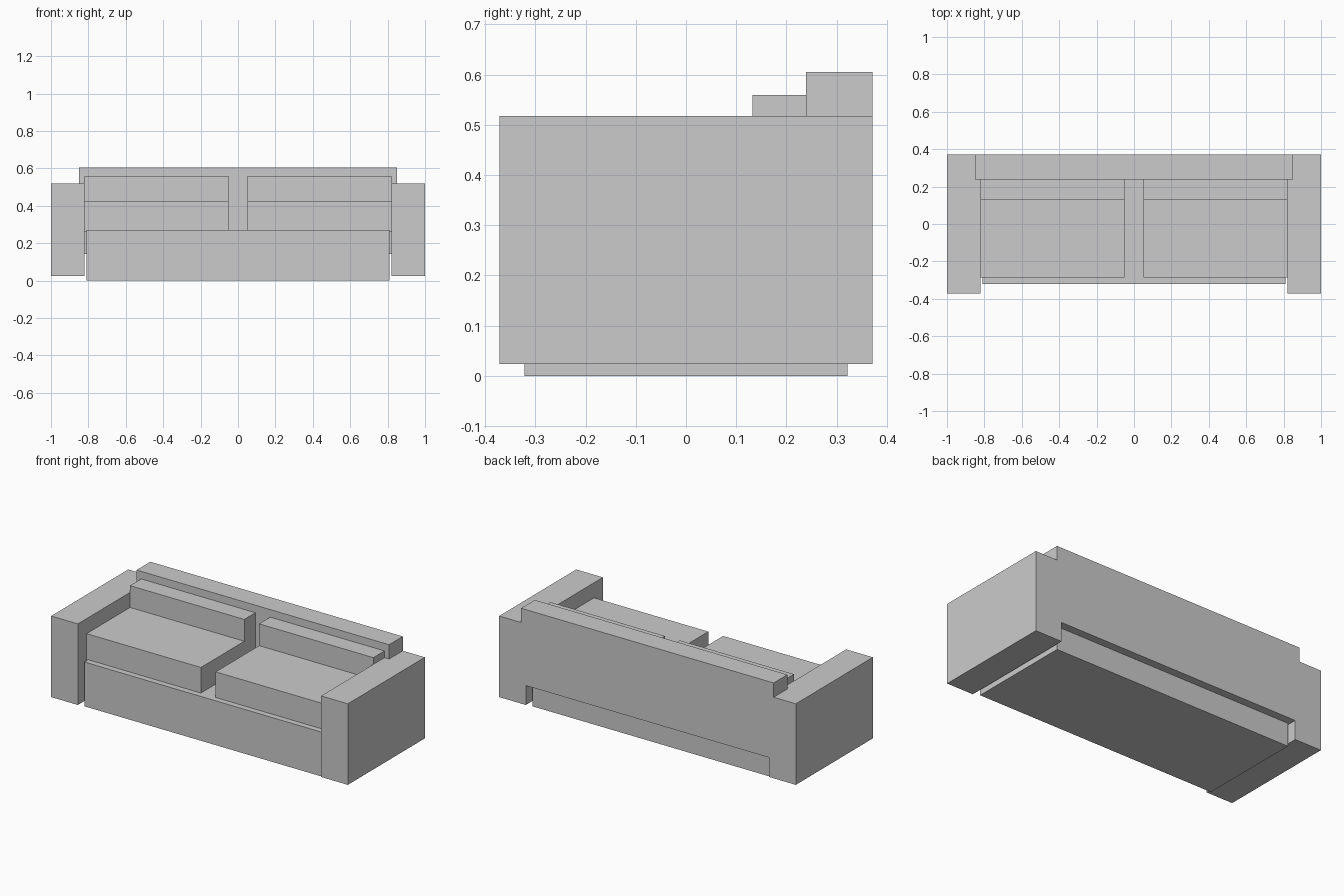
import bpy
import bmesh
from mathutils import Vector

if "Cube" in bpy.data.objects:
    bpy.data.objects.remove(bpy.data.objects["Cube"])


def box(name, lo, hi):
    """Axis-aligned block between two opposite corners."""
    lo, hi = Vector(lo), Vector(hi)
    bm = bmesh.new()
    bmesh.ops.create_cube(bm, size=1)
    bmesh.ops.scale(bm, vec=hi - lo, verts=bm.verts)
    mesh = bpy.data.meshes.new(name)
    bm.to_mesh(mesh)
    bm.free()
    obj = bpy.data.objects.new(name, mesh)
    obj.location = (lo + hi) / 2
    bpy.context.collection.objects.link(obj)
    return obj


def pair(name, lo, hi):
    """Block on the right plus its mirrored twin on the left."""
    box("right_" + name, lo, hi)
    box("left_" + name, (-hi[0], lo[1], lo[2]), (-lo[0], hi[1], hi[2]))


# Plinth-like base and the raised backrest
box("base", (-0.81, -0.322, 0), (0.81, 0.322, 0.27))
box("backrest", (-0.851, 0.239, 0.142), (0.851, 0.371, 0.605))

# Arms
pair("arm", (0.82, -0.371, 0.024), (1.0, 0.371, 0.518))

# Seat cushions with back cushions standing on them
pair("seat_cushion", (0.05, -0.286, 0.262), (0.82, 0.239, 0.426))
pair("back_cushion", (0.05, 0.132, 0.426), (0.82, 0.239, 0.559))
